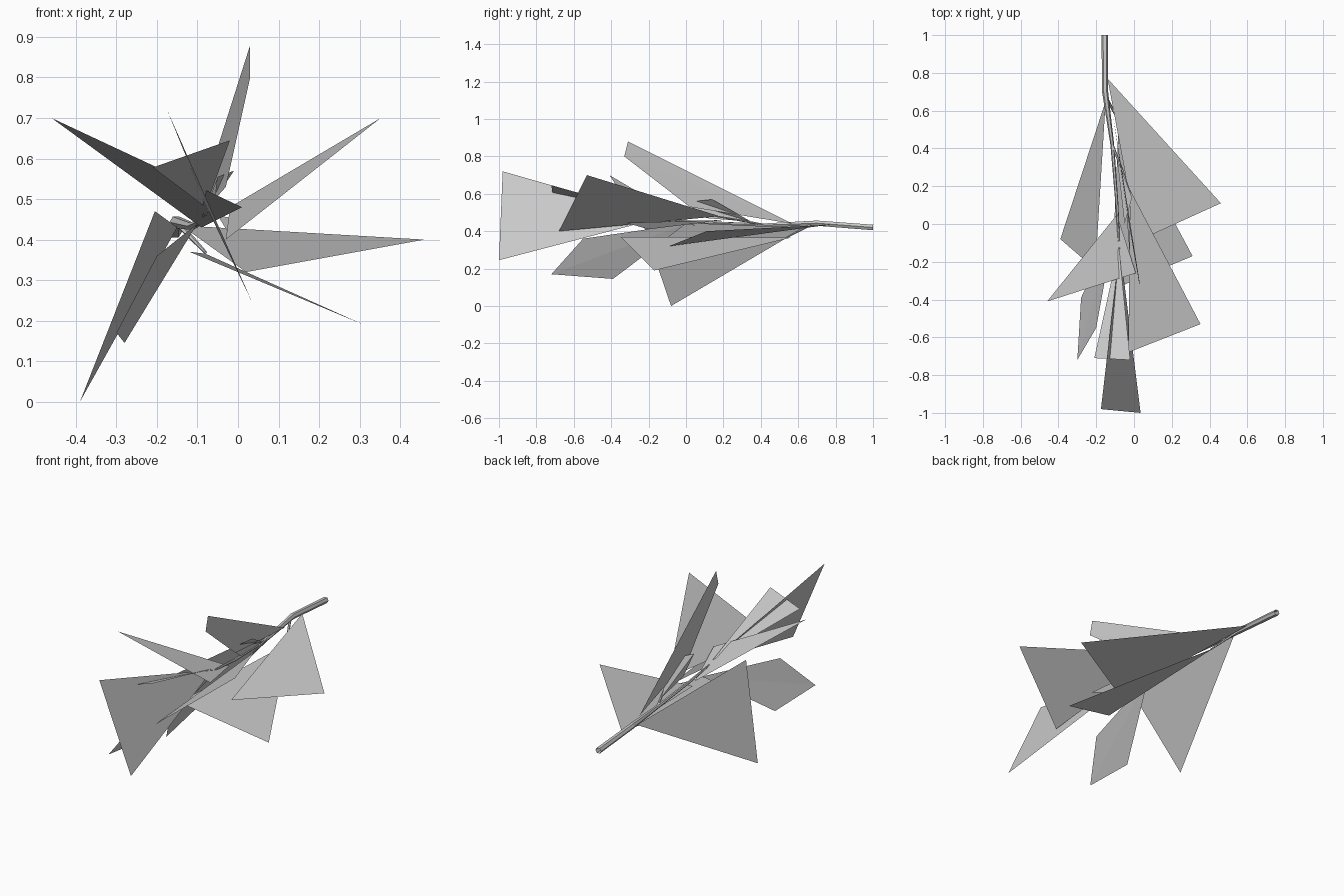
import bpy

if "Cube" in bpy.data.objects:
    bpy.data.objects.remove(bpy.data.objects["Cube"])


def tube(name, points, radii):
    """Thin six-sided stem following a path, with a radius at each point."""
    curve = bpy.data.curves.new(name, 'CURVE')
    curve.dimensions = '3D'
    curve.bevel_depth = 1.0
    curve.bevel_resolution = 1
    spline = curve.splines.new('POLY')
    spline.points.add(len(points) - 1)
    for pt, co, r in zip(spline.points, points, radii):
        pt.co = (*co, 1)
        pt.radius = r
    spline.use_smooth = False
    obj = bpy.data.objects.new(name, curve)
    bpy.context.collection.objects.link(obj)
    bpy.ops.object.select_all(action='DESELECT')
    obj.select_set(True)
    bpy.context.view_layer.objects.active = obj
    bpy.ops.object.convert(target='MESH')


def leaf(name, *outline):
    """Flat leaf blade; the first outline point is where it joins the stem."""
    base = outline[0]
    faces = [(0, i, i + 1) for i in range(1, len(outline) - 1)]
    mesh = bpy.data.meshes.new(name)
    mesh.from_pydata(outline, [], faces)
    obj = bpy.data.objects.new(name, mesh)
    bpy.context.collection.objects.link(obj)
    return base


# main stem
tube("stem",
     [(-.155, 1, .42), (-.153, .70, .443), (-.115, .42, .433), (-.09, .1, .445), (-.08, -.10, .465)],
     [.017, .016, .01, .008, .005])

# lower leaves, near the thick end
leaf("lower_right_leaf", (-.14, .77, .435), (.46, .11, .40), (.02, -.09, .32))
leaf("lower_left_leaf", (-.15, .65, .43), (-.39, -.08, 0), (-.205, -.24, .47))
leaf("lower_side_leaf", (-.08, .56, .365), (.31, -.17, .19), (-.12, -.35, .37))
leaf("upright_leaf", (-.11, .57, .44), (-.035, .10, .65), (.03, -.31, .88),
     (.03, -.33, .80), (-.03, .02, .53))

# middle leaves
leaf("middle_right_leaf", (-.02, .18, .48), (.352, -.53, .70), (-.03, -.68, .40))
leaf("middle_left_leaf", (-.09, .05, .43), (-.46, -.41, .70), (.01, -.26, .48))
leaf("drooping_leaf", (-.10, 0, .44), (-.28, -.39, .145), (-.30, -.72, .17), (-.20, -.55, .36))

# end leaves
leaf("tip_leaf", (-.075, -.12, .475), (-.175, -.98, .72), (.035, -1, .245))
leaf("upper_tip_leaf", (-.08, -.12, .48), (-.21, -.71, .578), (-.02, -.72, .645))

# small young leaves along the stem
leaf("young_leaf_top", (-.09, .35, .45), (-.01, .14, .57), (-.05, 0, .555), (-.06, .11, .47))
leaf("young_leaf_low", (-.05, .2, .46), (.025, -.32, .445), (-.02, -.2, .41))

# twigs joining the stem to the raised leaves
tube("twig_right", [(-.115, .42, .433), (-.06, .28, .46), (-.02, .16, .48)], [.007, .006, .004])
tube("twig_low", [(-.15, .68, .44), (-.11, .60, .40), (-.08, .54, .368)], [.007, .006, .004])
